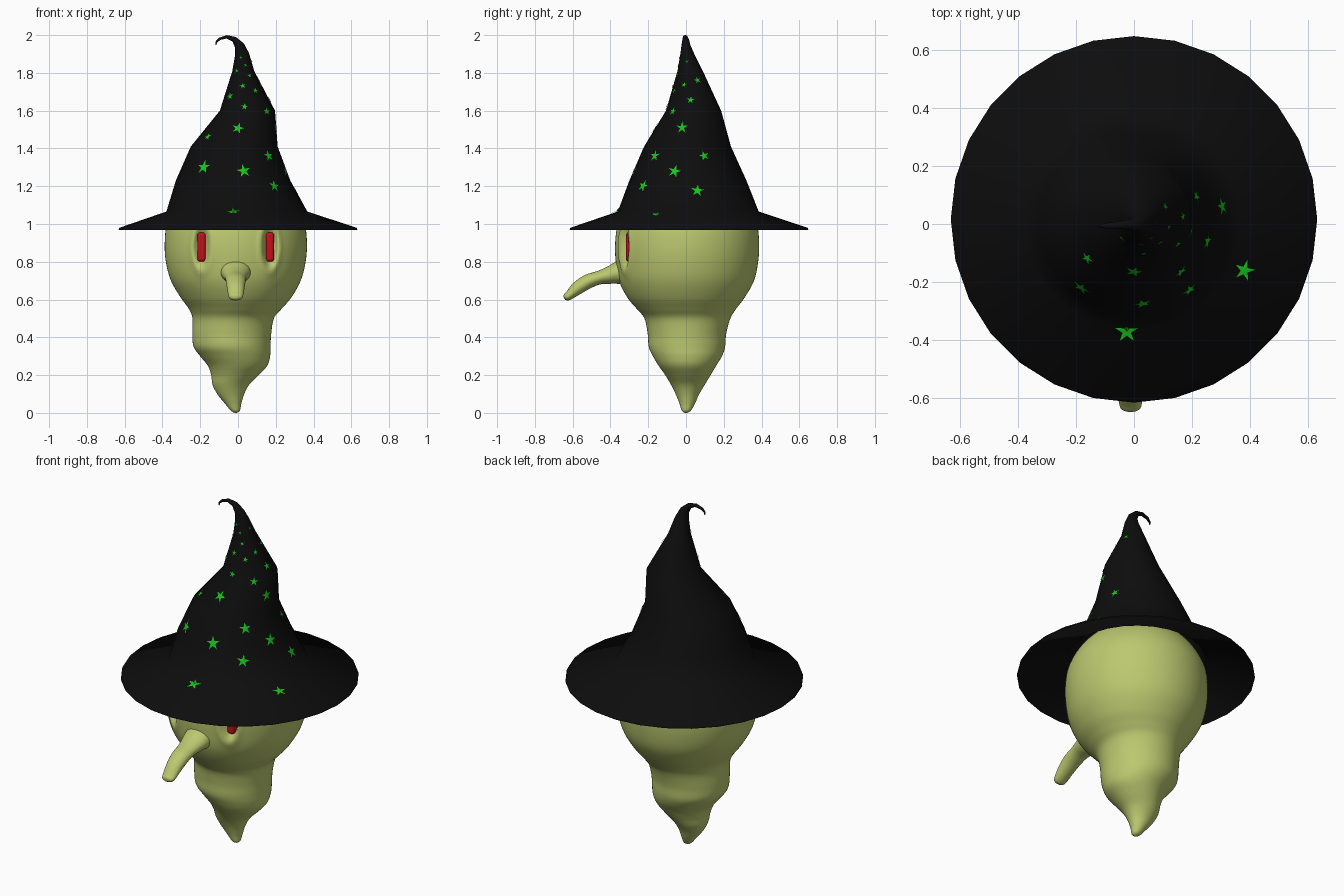
import bpy, bmesh, math
from mathutils import Vector
from mathutils.bvhtree import BVHTree


def material(name, rgb):
    m = bpy.data.materials.new(name)
    m.diffuse_color = (*rgb, 1)
    return m


SKIN = material("skin", (0.50, 0.58, 0.16))
BLACK = material("black", (0.004, 0.004, 0.004))
RED = material("red", (0.55, 0.005, 0.01))
GREEN = material("green", (0.01, 0.55, 0.012))


def make(name, verts, faces, mat, smooth=True):
    me = bpy.data.meshes.new(name)
    me.from_pydata(verts, [], faces)
    bm = bmesh.new()
    bm.from_mesh(me)
    bmesh.ops.recalc_face_normals(bm, faces=bm.faces)
    bm.to_mesh(me)
    bm.free()
    for p in me.polygons:
        p.use_smooth = smooth
    me.materials.append(mat)
    ob = bpy.data.objects.new(name, me)
    bpy.context.collection.objects.link(ob)
    return ob


def spline(rows, n):
    """Catmull-Rom interpolation of ring rows."""
    p = [rows[0]] + rows + [rows[-1]]
    out = []
    for i in range(1, len(p) - 2):
        for k in range(n):
            t = k / n
            out.append([0.5 * (2 * b + (c - a) * t + (2 * a - 5 * b + 4 * c - d) * t * t
                               + (3 * b - a - 3 * c + d) * t ** 3)
                        for a, b, c, d in zip(*p[i - 1:i + 3])])
    return out + [list(rows[-1])]


def loft(rows, sides, cap_start, cap_end):
    """Rings: centre x, y, z, radius in plane, radius in y, tilt in degrees."""
    verts, faces = [], []
    for cx, cy, cz, rx, ry, tilt in rows:
        t = math.radians(tilt)
        for k in range(sides):
            a = 2 * math.pi * k / sides
            u = rx * math.cos(a)
            verts.append((cx + u * math.cos(t), cy + ry * math.sin(a), cz + u * math.sin(t)))
    for r in range(len(rows) - 1):
        for k in range(sides):
            j = (k + 1) % sides
            b = r * sides
            faces.append((b + k, b + j, b + sides + j, b + sides + k))
    if cap_start:
        faces.append(tuple(range(sides)))
    if cap_end:
        faces.append(tuple(range(len(verts) - sides, len(verts))))
    return verts, faces


# Head and curling chin: z, left, right, front, back
head_profile = [
    (0.0, -0.018, -0.006, -0.006, 0.006), (0.012, -0.038, 0.010, -0.022, 0.026),
    (0.05, -0.07, 0.018, -0.035, 0.048), (0.10, -0.11, 0.033, -0.055, 0.07),
    (0.15, -0.135, 0.06, -0.08, 0.10), (0.20, -0.142, 0.11, -0.11, 0.13),
    (0.25, -0.16, 0.155, -0.145, 0.16), (0.30, -0.20, 0.17, -0.175, 0.19),
    (0.35, -0.235, 0.172, -0.197, 0.207), (0.42, -0.242, 0.176, -0.203, 0.213),
    (0.50, -0.241, 0.19, -0.22, 0.235), (0.55, -0.26, 0.23, -0.26, 0.265),
    (0.61, -0.303, 0.282, -0.31, 0.31), (0.70, -0.355, 0.332, -0.355, 0.36),
    (0.80, -0.382, 0.358, -0.372, 0.382), (0.90, -0.388, 0.365, -0.375, 0.387),
    (1.0, -0.375, 0.352, -0.36, 0.375), (1.1, -0.32, 0.30, -0.31, 0.325),
    (1.18, -0.24, 0.22, -0.23, 0.245), (1.235, -0.12, 0.10, -0.11, 0.125),
    (1.245, -0.02, 0.0, -0.005, 0.015)]
rows = [((l + r) / 2, (f + b) / 2, z, (r - l) / 2, (b - f) / 2, 0)
        for z, l, r, f, b in head_profile]
verts, faces = loft(spline(rows, 6), 160, True, True)

# Eye sockets pressed into the head, with a soft raised rim
MID = -0.012
for i, (x, y, z) in enumerate(verts):
    if y < 0:
        d = math.hypot((abs(x - MID) - 0.18) / 0.036, (z - 0.88) / 0.095)
        y += 0.05 * math.exp(-d ** 4) - 0.01 * math.exp(-8 * (d - 1.35) ** 2)
        verts[i] = (x, y, z)
make("head", verts, faces, SKIN)

# Eyes
for side, label in ((-1, "left"), (1, "right")):
    bpy.ops.mesh.primitive_cube_add(size=1, location=(MID + 0.181 * side, -0.288, 0.878))
    eye = bpy.context.object
    eye.name = label + "_eye"
    eye.scale = (0.044, 0.06, 0.154)
    bpy.ops.object.transform_apply(location=False, rotation=False, scale=True)
    eye.data.materials.append(RED)
    bev = eye.modifiers.new("round", 'BEVEL')
    bev.width, bev.segments = 0.015, 4
    bpy.ops.object.shade_smooth_by_angle()

# Nose: built along -x, then turned to the front
nose_rows = [
    (-0.31, 0, 0.75, 0.075, 0.085, 90), (-0.37, 0, 0.742, 0.058, 0.076, 92),
    (-0.41, 0, 0.729, 0.046, 0.066, 97), (-0.46, 0, 0.716, 0.036, 0.056, 103),
    (-0.52, 0, 0.695, 0.038, 0.052, 115), (-0.575, 0, 0.66, 0.035, 0.046, 127),
    (-0.615, 0, 0.625, 0.025, 0.04, 130), (-0.635, 0, 0.61, 0.019, 0.033, 130),
    (-0.643, 0, 0.603, 0.006, 0.012, 130)]
verts, faces = loft(spline(nose_rows, 4), 32, True, True)
make("nose", [(MID - y, x, z) for x, y, z in verts], faces, SKIN)

# Hat: brim, crooked cone and curled tip
hat_rows = [
    (0, 0.016, 0.968, 0.632, 0.632, 0), (0, 0.016, 0.98, 0.628, 0.628, 0),
    (-0.006, 0.012, 1.066, 0.373, 0.373, 0), (-0.026, 0.01, 1.23, 0.303, 0.31, 0),
    (-0.02, 0.008, 1.41, 0.23, 0.23, 0), (0.05, 0.04, 1.60, 0.146, 0.146, 0),
    (0.028, 0.022, 1.81, 0.058, 0.067, 0), (0.022, 0.007, 1.90, 0.037, 0.037, 5),
    (0.008, 0.0, 1.945, 0.026, 0.024, 25), (-0.02, -0.002, 1.978, 0.015, 0.017, 50),
    (-0.06, -0.004, 1.991, 0.009, 0.012, 85), (-0.098, -0.006, 1.98, 0.007, 0.009, 125),
    (-0.116, -0.008, 1.962, 0.005, 0.006, 160), (-0.116, -0.008, 1.948, 0.002, 0.002, 180)]
verts, faces = loft(hat_rows, 28, False, True)
make("hat", verts, faces, BLACK)
tree = BVHTree.FromPolygons([Vector(v) for v in verts], faces)

# Stars laid on the hat: two picture coordinates and a radius for each view
front = [(-0.18, 1.30, .042), (0.03, 1.28, .04), (0.0, 1.505, .035), (-0.16, 1.46, .028),
         (0.16, 1.36, .034), (0.19, 1.20, .036), (-0.04, 1.675, .023), (0.035, 1.62, .02),
         (0.15, 1.595, .024), (0.025, 1.73, .017), (0.09, 1.705, .016), (-0.005, 1.81, .012),
         (0.015, 1.88, .01), (0.04, 1.84, .01), (0.06, 1.785, .013)]
right = [(-0.02, 1.51, .033), (-0.06, 1.278, .037), (0.095, 1.36, .03), (0.06, 1.175, .037),
         (0.025, 1.655, .022), (0.06, 1.76, .02), (-0.01, 1.735, .015), (0.005, 1.86, .009)]
brim = [(-0.025, -0.37, .042), (0.38, -0.16, .038)]
rays = [(Vector((a, -2, b)), Vector((0, 1, 0)), r) for a, b, r in front]
rays += [(Vector((2, a, b)), Vector((-1, 0, 0)), r) for a, b, r in right]
rays += [(Vector((a, b, 3)), Vector((0, 0, -1)), r) for a, b, r in brim]

sv, sf = [], []
for n, (start, direction, radius) in enumerate(rays):
    hit, normal, _, _ = tree.ray_cast(start, direction)
    if hit is None:
        continue
    if normal.dot(direction) > 0:
        normal = -normal
    u = Vector((0, 0, 1)).cross(normal).normalized()
    v = normal.cross(u)
    base = len(sv)
    sv.append(hit + normal * 0.005)
    for k in range(10):
        a = math.pi * k / 5 + math.pi / 2 + 0.25 * math.sin(n * 2.3)
        r = radius * (1 if k % 2 == 0 else 0.36)
        p = tree.find_nearest(hit + u * r * math.cos(a) + v * r * math.sin(a))[0]
        sv.append(p + normal * 0.004)
    sf += [(base, base + 1 + k, base + 1 + (k + 1) % 10) for k in range(10)]
make("hat_stars", sv, sf, GREEN, smooth=False)
